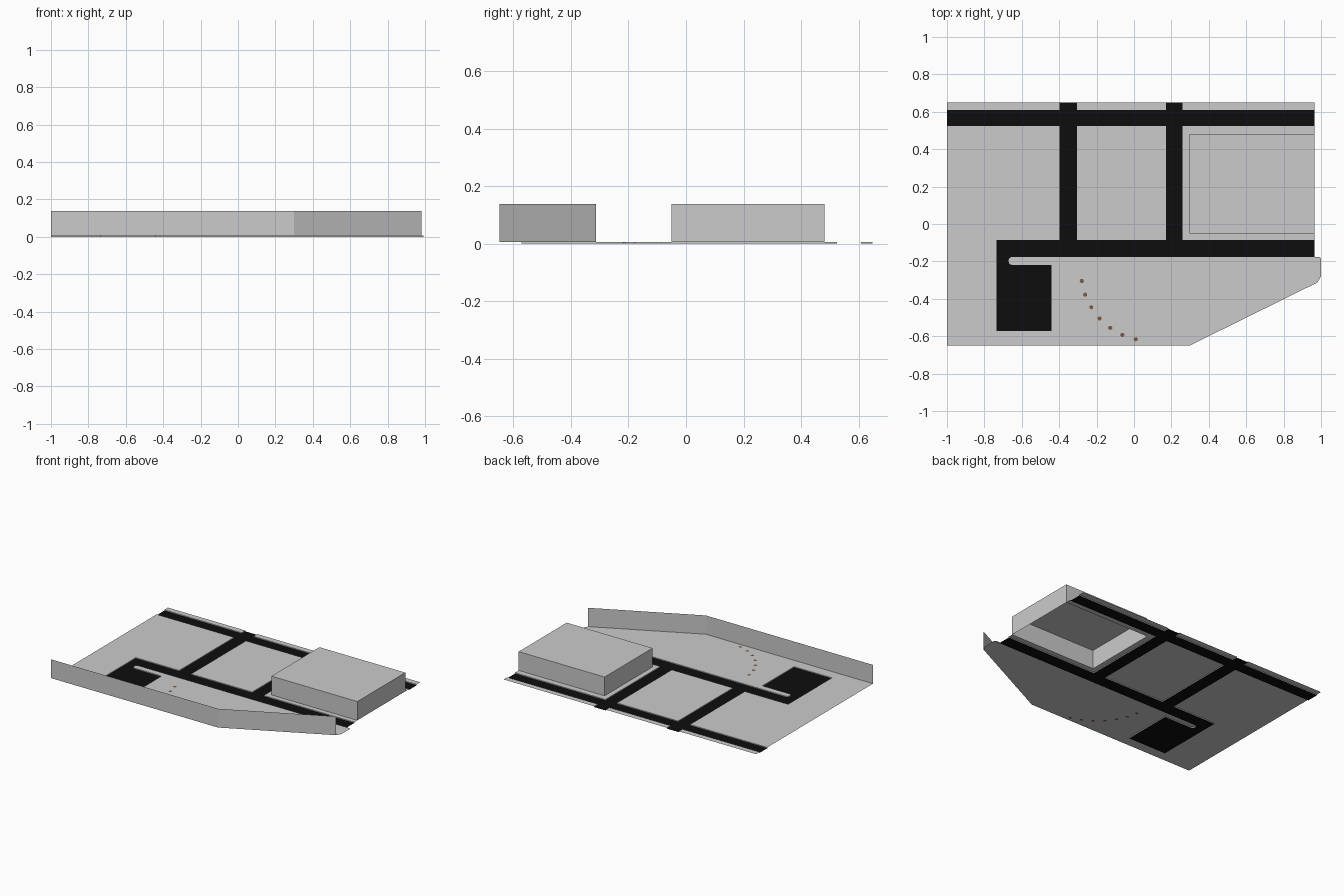
import bpy, bmesh, math

if "Cube" in bpy.data.objects:
    bpy.data.objects.remove(bpy.data.objects["Cube"])

GROUND, TOP = 0.006, 0.138          # lawn level and roof level above the roads
RIGHT, BACK, FRONT = 0.964, 0.649, -0.649


def material(name, rgb):
    m = bpy.data.materials.new(name)
    m.diffuse_color = (*rgb, 1)
    m.use_nodes = True
    m.node_tree.nodes["Principled BSDF"].inputs["Base Color"].default_value = m.diffuse_color
    return m


grey = material("pale grey", (0.6, 0.6, 0.6))
black = material("asphalt black", (0.004, 0.004, 0.004))
brown = material("stone brown", (0.2, 0.1, 0.05))


def finish(name, bm, mat):
    me = bpy.data.meshes.new(name)
    bm.to_mesh(me)
    bm.free()
    me.materials.append(mat)
    ob = bpy.data.objects.new(name, me)
    bpy.context.collection.objects.link(ob)
    return ob


def rect(x0, x1, y0, y1):
    return [(x0, y0), (x1, y0), (x1, y1), (x0, y1)]


def flat(bm, pts, z):
    vs = [bm.verts.new((x, y, z)) for x, y in pts]
    f = bm.faces.new(vs)
    f.normal_update()
    if f.normal.z < 0:
        f.normal_flip()
    return vs


def strip(bm, a, b, z0, z1):
    """Upright face between two plan points."""
    bm.faces.new([bm.verts.new(p) for p in
                  ((*a, z0), (*b, z0), (*b, z1), (*a, z1))])


def lawn(name, pts, curbs):
    """Raised sheet; the listed edges drop down to the road as curbs."""
    bm = bmesh.new()
    flat(bm, pts, GROUND)
    for i in curbs:
        strip(bm, pts[i], pts[(i + 1) % len(pts)], 0, GROUND)
    return finish(name, bm, grey)


# Rounded end of the median that reaches into the parking area
tip = [(-0.65 + 0.0215 * math.cos(math.radians(a)),
        -0.1975 + 0.0215 * math.sin(math.radians(a)))
       for a in range(90, 271, 30)]
parking = [(-0.441, -0.219), (-0.441, -0.572), (-0.735, -0.572), (-0.735, -0.085)]

# Roads
bm = bmesh.new()
flat(bm, rect(-1, RIGHT, 0.524, 0.609), 0)
for x0, x1 in ((-0.398, -0.305), (0.17, 0.26)):
    flat(bm, rect(x0, x1, 0.609, BACK), 0)
    flat(bm, rect(x0, x1, -0.085, 0.524), 0)
flat(bm, [(RIGHT, -0.176)] + tip + parking + [(RIGHT, -0.085)], 0)
finish("roads", bm, black)

# Lawns: front plot wraps around the parking area
outer = [(-0.398, 0.524), (-1, 0.524), (-1, FRONT), (0.3, FRONT), (0.98, -0.313),
         (1, -0.28), (1, -0.185), (0.992, -0.176)]
front = outer + tip + parking + [(-0.398, -0.085)]
lawn("front_lawn", front, [0] + list(range(7, len(front))))
lawn("middle_lawn", rect(-0.305, 0.17, -0.085, 0.524), range(4))
lawn("building_lawn",
     [(RIGHT, 0.524), (0.26, 0.524), (0.26, -0.085), (RIGHT, -0.085),
      (RIGHT, -0.051), (0.296, -0.051), (0.296, 0.482), (RIGHT, 0.482)], range(3))

# Verges behind the back road
lawn("left_verge", rect(-1, -0.398, 0.609, BACK), (0, 1))
lawn("middle_verge", rect(-0.305, 0.17, 0.609, BACK), (0, 1, 3))
lawn("right_verge", rect(0.26, RIGHT, 0.609, BACK), (0, 3))

# Building: shell with open underside
bm = bmesh.new()
base = rect(0.296, RIGHT, -0.051, 0.482)
flat(bm, base, TOP)
for i in range(4):
    strip(bm, base[i], base[(i + 1) % 4], GROUND, TOP)
bmesh.ops.remove_doubles(bm, verts=bm.verts, dist=1e-5)
bmesh.ops.recalc_face_normals(bm, faces=bm.faces)
finish("building", bm, grey)

# Boundary wall along the front edge
bm = bmesh.new()
for i in (2, 3):
    strip(bm, outer[i], outer[i + 1], GROUND, TOP)
bmesh.ops.remove_doubles(bm, verts=bm.verts, dist=1e-5)
finish("boundary_wall", bm, grey)

# Stepping stones on an arc
bm = bmesh.new()
for k in range(7):
    a = math.radians(188.2 + 11.5 * k)
    cx, cy = 0.092 + 0.375 * math.cos(a), -0.251 + 0.375 * math.sin(a)
    ring = [(cx + 0.012 * math.cos(a + j * math.pi / 3),
             cy + 0.012 * math.sin(a + j * math.pi / 3)) for j in range(6)]
    for z in (GROUND - 0.002, GROUND + 0.001):
        flat(bm, ring, z)
finish("stepping_stones", bm, brown)
